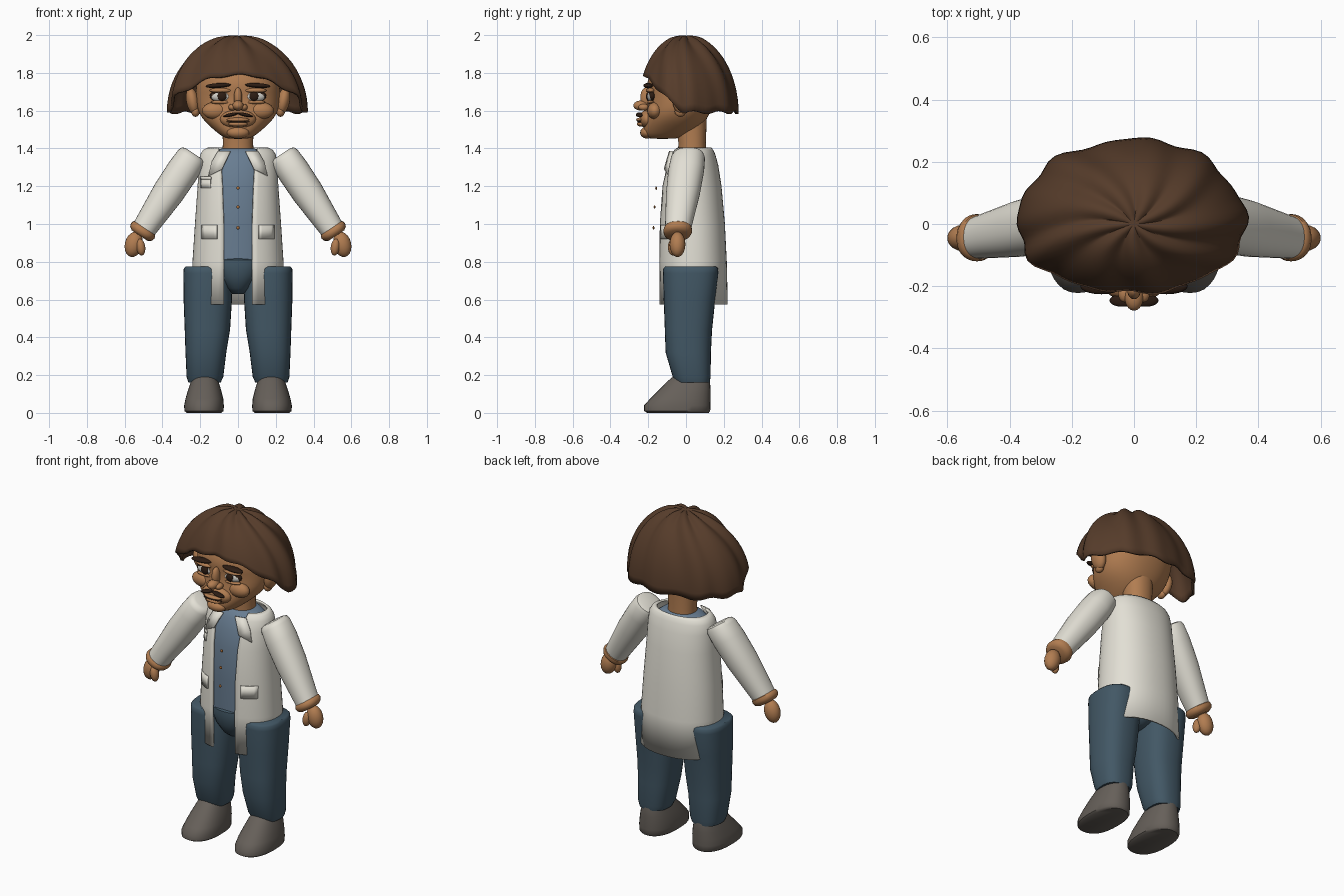
import bpy, bmesh, math
from mathutils import Matrix, Vector

if "Cube" in bpy.data.objects:
    bpy.data.objects.remove(bpy.data.objects["Cube"])


def colour(name, r, g, b):
    m = bpy.data.materials.new(name)
    m.diffuse_color = [(c / 255) ** 2.2 for c in (r, g, b)] + [1]
    m.use_nodes = True
    m.node_tree.nodes["Principled BSDF"].inputs["Base Color"].default_value = m.diffuse_color
    return m


WHITE = colour("coat white", 226, 223, 212)
BLUE = colour("shirt blue", 104, 124, 144)
DENIM = colour("denim", 68, 88, 101)
GREY = colour("shoe grey", 102, 96, 90)
BROWN = colour("hair brown", 86, 62, 46)
SKIN = colour("skin", 176, 124, 82)
DARK = colour("dark brown", 48, 34, 26)
EYE = colour("eye white", 205, 203, 196)
COPPER = colour("button copper", 165, 105, 55)


def finish(name, bm, mat, angle=45, thick=0, sub=0):
    bmesh.ops.recalc_face_normals(bm, faces=bm.faces)
    me = bpy.data.meshes.new(name)
    bm.to_mesh(me)
    bm.free()
    me.materials.append(mat)
    ob = bpy.data.objects.new(name, me)
    bpy.context.collection.objects.link(ob)
    if thick:
        s = ob.modifiers.new("thickness", "SOLIDIFY")
        s.thickness, s.offset = thick, 0
    if sub:
        ob.modifiers.new("smooth", "SUBSURF").levels = sub
        ob.modifiers["smooth"].render_levels = sub
    bpy.ops.object.select_all(action="DESELECT")
    ob.select_set(True)
    bpy.context.view_layer.objects.active = ob
    bpy.ops.object.shade_smooth_by_angle(angle=math.radians(angle))
    return ob


def power(v, n):
    return math.copysign(abs(v) ** (2 / n), v)


def loft(name, mat, rings, n=2.2, seg=32, side=1, tilt=0, gap=None, **kw):
    """Rings are (z, centre x, half width, front y, back y, ...gap half width)."""
    bm = bmesh.new()
    rows = []
    for ring in rings:
        z, cx, rx, yf, yb = ring[:5]
        cy, ry = (yf + yb) / 2, (yb - yf) / 2
        a0 = math.asin((ring[5] / rx) ** (n / 2)) if gap else 0
        row = []
        for i in range(seg + (1 if gap else 0)):
            a = a0 + (2 * math.pi - 2 * a0) * i / seg
            px = rx * power(math.sin(a), n)
            row.append(bm.verts.new((side * (cx + px * math.cos(tilt)),
                                     cy - ry * power(math.cos(a), n),
                                     z - px * math.sin(tilt))))
        rows.append(row)
    for a, b in zip(rows, rows[1:]):
        for i in range(seg):
            j = i + 1 if gap else (i + 1) % seg
            bm.faces.new((a[i], a[j], b[j], b[i]))
    if not gap:
        bm.faces.new(rows[0])
        bm.faces.new(rows[-1])
    return finish(name, bm, mat, **kw)


def blob(name, mat, loc, size, roll=0, seg=20):
    bm = bmesh.new()
    m = (Matrix.Translation(loc) @ Matrix.Rotation(roll, 4, "Y")
         @ Matrix.Diagonal(Vector(size).to_4d()))
    bmesh.ops.create_uvsphere(bm, u_segments=seg, v_segments=seg // 2, radius=1, matrix=m)
    return finish(name, bm, mat, angle=80)


# Torso: shirt, open coat, pelvis, neck
loft("shirt", BLUE, [(0.76, 0, .19, -.125, .18), (1.0, 0, .19, -.13, .18),
                     (1.2, 0, .185, -.125, .165), (1.3, 0, .18, -.10, .15),
                     (1.36, 0, .16, -.075, .135), (1.39, 0, .12, -.055, .12),
                     (1.40, 0, .085, -.04, .11)])
COAT = [(0.575, 0, .235, -.14, .215, .075), (0.8, 0, .235, -.142, .21, .075),
        (1.0, 0, .222, -.14, .20, .075), (1.2, 0, .208, -.128, .182, .082),
        (1.31, 0, .203, -.105, .165, .088), (1.365, 0, .195, -.085, .15, .095),
        (1.388, 0, .18, -.072, .14, .10), (1.40, 0, .155, -.06, .13, .10)]
loft("coat", WHITE, COAT, seg=44, gap=True, thick=.012)
loft("pelvis", DENIM, [(0.63, 0, .03, -.06, .08), (0.66, 0, .07, -.10, .12),
                       (0.72, 0, .12, -.13, .16), (0.78, 0, .15, -.14, .17),
                       (0.81, 0, .14, -.138, .165), (0.825, 0, .10, -.11, .13)])
loft("neck", SKIN, [(1.34, 0, .085, -.045, .11), (1.43, 0, .08, -.04, .105),
                    (1.56, 0, .085, -.06, .11)])


def coat_y(x, z):
    for a, b in zip(COAT, COAT[1:]):
        if z <= b[0]:
            t = (z - a[0]) / (b[0] - a[0])
            rx, yf, yb = (a[k] + (b[k] - a[k]) * t for k in (2, 3, 4))
            return (yf + yb) / 2 - (yb - yf) / 2 * (1 - abs(x / rx) ** 2.2) ** (1 / 2.2)


def patch(name, x0, x1, z0, z1, out=.009):
    bm = bmesh.new()
    rows = [[bm.verts.new((x, coat_y(x, z) - out, z))
             for x in [x0 + (x1 - x0) * i / 5 for i in range(6)]] for z in (z0, z1)]
    for i in range(5):
        bm.faces.new((rows[0][i], rows[0][i + 1], rows[1][i + 1], rows[1][i]))
    finish(name, bm, WHITE, thick=.007)


patch("chest_pocket", -.195, -.145, 1.19, 1.235)
patch("chest_pocket_flap", -.198, -.142, 1.235, 1.25, .012)
for s in (1, -1):
    patch("hip_pocket_flap", s * .11, s * .19, .92, .995)
    # Collar lapels
    bm = bmesh.new()
    bm.faces.new([bm.verts.new((s * x, coat_y(x, z) - .014, z)) for x, z in
                  ((.04, 1.385), (.105, 1.385), (.14, 1.325), (.155, 1.255), (.085, 1.29))])
    finish("lapel", bm, WHITE, thick=.009)
for z, y in ((1.19, -.158), (1.09, -.166), (.98, -.172)):
    blob("button", COPPER, (0, y, z), (.009, .005, .009), seg=12)

# Limbs
tilt = -math.atan2(.26, .39)
for s in (1, -1):
    loft("trouser_leg", DENIM, [
        (.16, .177, .085, -.055, .125), (.19, .175, .097, -.07, .13),
        (.32, .17, .108, -.108, .132), (.44, .162, .120, -.112, .138),
        (.6, .16, .128, -.118, .155), (.74, .163, .126, -.122, .172),
        (.765, .165, .122, -.12, .17), (.775, .165, .112, -.11, .16)], n=2.5, side=s)
    loft("shoe", GREY, [
        (0, .18, .092, -.205, .12), (.01, .18, .104, -.222, .128),
        (.04, .18, .105, -.222, .13), (.075, .178, .1, -.19, .13),
        (.12, .177, .088, -.145, .13), (.17, .176, .072, -.095, .127),
        (.195, .176, .062, -.065, .12), (.205, .176, .045, -.05, .1)], n=2.3, side=s)

    # Sleeve rings follow a slanted axis from shoulder to wrist
    def slanted(*rings):
        return [(1.36 - .39 * t, .24 + .26 * t, r, .012 - .055 * t - d, .012 - .055 * t + d)
                for t, r, d in rings]
    loft("sleeve", WHITE, slanted(
        (-.03, .055, .06), (-.015, .072, .08), (.03, .081, .09), (.2, .086, .095),
        (.5, .084, .09), (.8, .072, .077), (1, .064, .068)), side=s, tilt=tilt)
    loft("wrist_cuff", SKIN, slanted(
        (.97, .06, .062), (.985, .07, .073), (1.02, .074, .076), (1.055, .068, .07),
        (1.08, .05, .052)), side=s, tilt=tilt)
    blob("hand", SKIN, (s * .552, -.045, .892), (.047, .042, .068), s * -.25)
    blob("thumb", SKIN, (s * .515, -.07, .878), (.024, .026, .045), s * .15)

# Head
loft("head", SKIN, [
    (1.45, 0, .05, -.19, -.06), (1.462, 0, .085, -.222, .0), (1.5, 0, .13, -.228, .06),
    (1.54, 0, .175, -.222, .10), (1.59, 0, .212, -.212, .13), (1.65, 0, .222, -.2, .16),
    (1.70, 0, .224, -.203, .18), (1.74, 0, .222, -.21, .19), (1.81, 0, .205, -.19, .2),
    (1.87, 0, .16, -.14, .15), (1.9, 0, .1, -.08, .1)], sub=1)
blob("nose_bridge", SKIN, (0, -.212, 1.668), (.022, .03, .055))
blob("nose_tip", SKIN, (0, -.236, 1.627), (.03, .043, .027))
blob("muzzle", SKIN, (0, -.205, 1.555), (.095, .042, .05))
blob("upper_lip", SKIN, (0, -.238, 1.552), (.06, .026, .012))
blob("lower_lip", SKIN, (0, -.234, 1.529), (.05, .026, .014))
blob("mouth_line", DARK, (0, -.245, 1.541), (.062, .014, .004))
blob("chin", SKIN, (0, -.205, 1.484), (.06, .038, .032))
for s in (1, -1):
    blob("nostril", SKIN, (s * .03, -.224, 1.618), (.021, .028, .018))
    blob("moustache", DARK, (s * .038, -.246, 1.578), (.042, .02, .009), s * .22)
    blob("eye_rim", DARK, (s * .09, -.179, 1.678), (.06, .023, .033))
    blob("eye", EYE, (s * .09, -.181, 1.675), (.055, .025, .029))
    blob("iris", DARK, (s * .085, -.198, 1.676), (.026, .014, .025))
    blob("upper_lid", SKIN, (s * .09, -.186, 1.707), (.062, .026, .014))
    blob("lower_lid", SKIN, (s * .09, -.183, 1.645), (.056, .022, .011))
    blob("eyebrow", DARK, (s * .105, -.2, 1.733), (.068, .026, .013), s * .06)
    blob("cheek", SKIN, (s * .12, -.165, 1.6), (.07, .04, .045))
    blob("ear", SKIN, (s * .24, -.02, 1.65), (.034, .05, .072), s * .2)
    blob("ear_lobe", SKIN, (s * .225, -.03, 1.595), (.022, .03, .028))

# Hair: wavy cap whose locks swirl out from the crown, cut higher over the face
bm = bmesh.new()
SEG, ROWS = 80, 16
crown = bm.verts.new((0, 0, 1.985))
rows = []
for k in range(1, ROWS + 1):
    row = []
    for i in range(SEG):
        a = 2 * math.pi * i / SEG
        c, s = math.cos(a), math.sin(a)
        front = min(max((-s - .05) / .95, 0), 1)
        drop = (.4 - .2 * front) / .4
        phi = math.acos(1 - drop) * k / ROWS
        f = math.sin(phi)
        w = a + .5 * (1 - f)
        wave = .022 * math.sin(9 * w) + .014 * math.sin(14 * w + 1) + .012 * math.sin(5 * w + 2)
        lift = .010 * math.sin(9 * w) * math.cos(phi) * min(1, f * 3)
        rx = .37 if c < 0 else .352
        ry = .248 if s < 0 else .268
        r = f * (1 + wave)
        row.append(bm.verts.new((rx * c * r, ry * s * r,
                                 1.99 - .4 * (1 - math.cos(phi)) + lift
                                 + .008 * math.sin(11 * a) * (k / ROWS) ** 4)))
    rows.append(row)
for i in range(SEG):
    j = (i + 1) % SEG
    bm.faces.new((crown, rows[0][i], rows[0][j]))
    for a, b in zip(rows, rows[1:]):
        bm.faces.new((a[i], b[i], b[j], a[j]))
finish("hair", bm, BROWN, angle=60, thick=.014)
